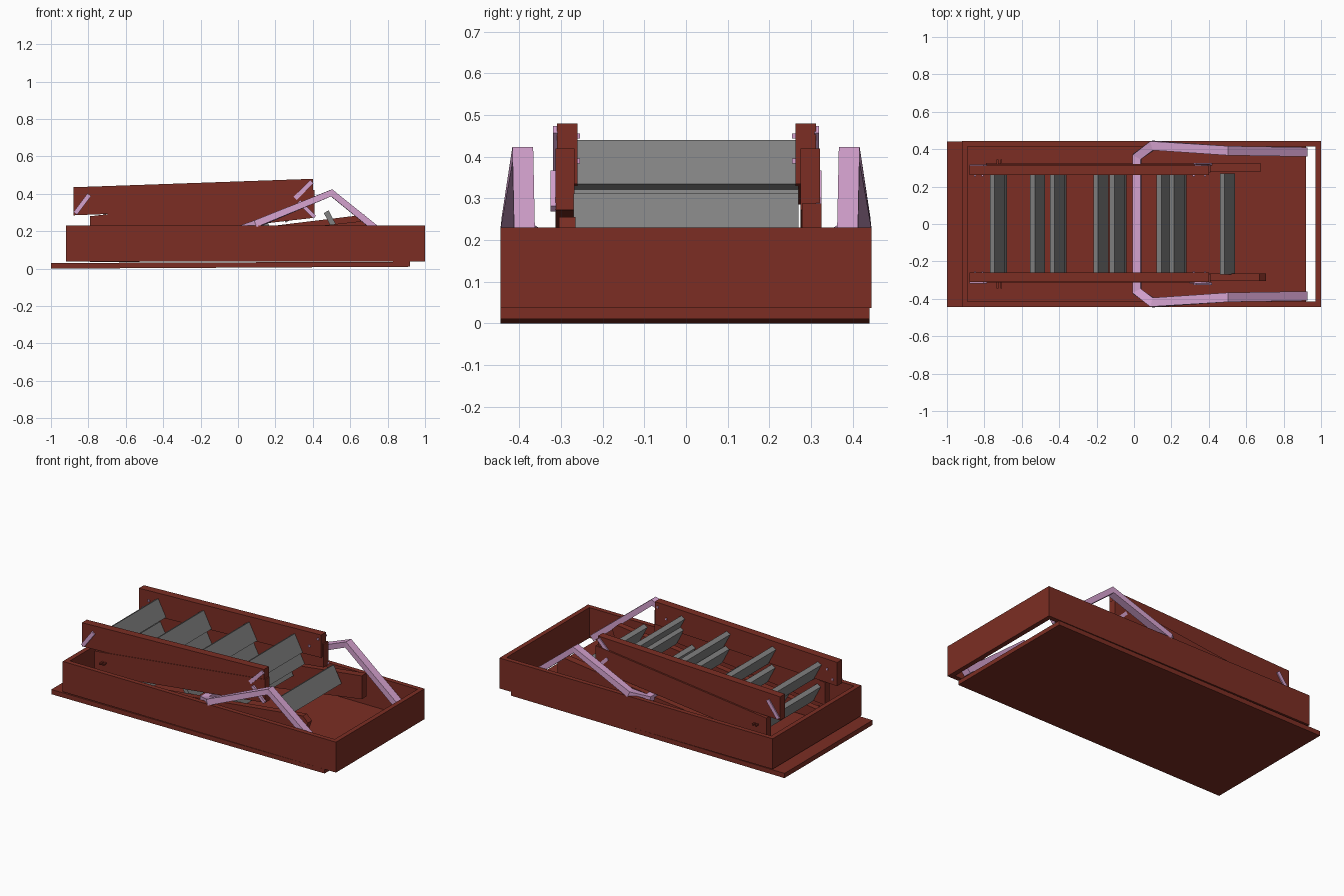
import bpy, bmesh
from mathutils import Vector

cube = bpy.data.objects.get("Cube")
if cube:
    bpy.data.objects.remove(cube, do_unlink=True)


def material(name, rgb):
    m = bpy.data.materials.new(name)
    m.use_nodes = True
    m.diffuse_color = (*rgb, 1)
    m.node_tree.nodes["Principled BSDF"].inputs["Base Color"].default_value = (*rgb, 1)
    return m


red = material("red_brown_wood", (0.2, 0.027, 0.017))
grey = material("grey_tread", (0.22, 0.22, 0.22))
pink = material("pink_metal", (0.66, 0.36, 0.62))


def finish(name, bm, mat):
    bmesh.ops.recalc_face_normals(bm, faces=bm.faces)
    mesh = bpy.data.meshes.new(name)
    bm.to_mesh(mesh)
    bm.free()
    mesh.materials.append(mat)
    ob = bpy.data.objects.new(name, mesh)
    bpy.context.collection.objects.link(ob)
    return ob


def prism(name, profile, y0, y1, mat):
    """Extrude an x-z outline from y0 to y1."""
    bm = bmesh.new()
    face = bm.faces.new([bm.verts.new((x, y0, z)) for x, z in profile])
    out = bmesh.ops.extrude_face_region(bm, geom=[face])
    moved = [v for v in out["geom"] if isinstance(v, bmesh.types.BMVert)]
    bmesh.ops.translate(bm, verts=moved, vec=(0, y1 - y0, 0))
    return finish(name, bm, mat)


def box(name, x0, x1, y0, y1, z0, z1, mat):
    return prism(name, [(x0, z0), (x1, z0), (x1, z1), (x0, z1)], y0, y1, mat)


def strap(name, a, b, width, y0, y1, mat):
    """Flat bar running between two x-z points."""
    a, b = Vector(a), Vector(b)
    d = (b - a).normalized()
    n = Vector((-d.y, d.x)) * width / 2
    return prism(name, [a - n, b - n, b + n, a + n], y0, y1, mat)


# Hatch panel, slightly tilted under the frame
prism("hatch_panel", [(-1, 0), (0.92, 0.01), (0.92, 0.037), (-1, 0.03)], -0.445, 0.44, red)

# Open box frame
box("frame_front", -0.92, 1, -0.445, -0.415, 0.037, 0.23, red)
box("frame_back", -0.92, 1, 0.415, 0.445, 0.037, 0.23, red)
box("frame_left_end", 0.97, 1, -0.415, 0.415, 0.037, 0.23, red)
box("frame_right_end", -0.92, -0.89, -0.415, 0.415, 0.037, 0.23, red)

# Folded ladder rails, three stacked sections
top_rail = [(-0.88, 0.285), (-0.88, 0.435), (0.4, 0.48), (0.4, 0.335)]
middle_rail = [(-0.79, 0.135), (-0.79, 0.28), (0.41, 0.42), (0.41, 0.272)]
prism("top_rail_front", top_rail, -0.31, -0.26, red)
prism("top_rail_back", top_rail, 0.263, 0.312, red)
prism("middle_rail_front", middle_rail, -0.313, -0.268, red)
prism("middle_rail_back", middle_rail, 0.275, 0.322, red)
prism("bottom_rail_front", [(-0.79, 0.035), (-0.79, 0.09), (0.67, 0.255),
                            (0.705, 0.22), (0.67, 0.12), (0, 0.04)], -0.305, -0.265, red)
prism("bottom_rail_back", [(-0.79, 0.035), (-0.79, 0.11), (0.675, 0.288),
                           (0.675, 0.14), (0, 0.04)], 0.278, 0.325, red)


# Tilted treads of each section
def treads(name, first, step, count, z, slope):
    for i in range(count):
        x = first + step * i
        top = z + slope * (x - first)
        prism(f"{name}_tread_{i + 1}",
              [(x, top - 0.015), (x + 0.025, top), (x + 0.08, top - 0.105),
               (x + 0.055, top - 0.12)], -0.27, 0.27, grey)


treads("top", -0.77, 0.32, 4, 0.405, 0.036)
treads("middle", -0.76, 0.32, 4, 0.26, 0.11)
treads("bottom", -0.555, 0.338, 4, 0.19, 0.12)

# Bent lifting arm: square bar swept along a mirrored path
half = [(0.915, 0.385, 0.07), (0.5, 0.392, 0.405), (0.1, 0.42, 0.24), (0.015, 0.36, 0.205)]
path = half + [(x, -y, z) for x, y, z in reversed(half)]
bm = bmesh.new()
rings = []
pts = [Vector(p) for p in path]
for i, p in enumerate(pts):
    before = (p - pts[i - 1]).normalized() if i else None
    after = (pts[i + 1] - p).normalized() if i < len(pts) - 1 else None
    t = ((before or after) + (after or before)).normalized()
    flat = Vector((t.x, t.y, 0)).normalized()
    side = Vector((-flat.y, flat.x, 0))
    up = t.cross(side).normalized()
    rings.append([bm.verts.new(p + side * a * 0.025 + up * b * 0.019)
                  for a, b in ((-1, -1), (1, -1), (1, 1), (-1, 1))])
for r, s in zip(rings, rings[1:]):
    for k in range(4):
        bm.faces.new((r[k], r[(k + 1) % 4], s[(k + 1) % 4], s[k]))
bm.faces.new(rings[0])
bm.faces.new(rings[-1])
finish("lifting_arm", bm, pink)

# Hinge straps and pivot bolts on the outside of the rails
for label, s in (("front", -1), ("back", 1)):
    y0, y1 = s * 0.309, s * 0.319
    strap(f"right_hinge_{label}", (-0.87, 0.295), (-0.795, 0.395), 0.024, y0, y1, pink)
    strap(f"left_hinge_{label}", (0.305, 0.375), (0.395, 0.465), 0.024, y0, y1, pink)
    strap(f"lower_hinge_{label}", (0.325, 0.36), (0.41, 0.275), 0.02, s * 0.312, s * 0.325, pink)
    for x, z in ((-0.73, 0.22), (-0.71, 0.22)):
        box(f"bolt_{label}", x - 0.005, x + 0.005, s * 0.31, s * 0.345, z, z + 0.01, red)
    for x, z in ((0.32, 0.39), (0.38, 0.45), (-0.85, 0.32), (-0.81, 0.375)):
        box(f"inner_bolt_{label}", x - 0.006, x + 0.006, s * 0.255, s * 0.265, z - 0.006, z + 0.006, pink)
